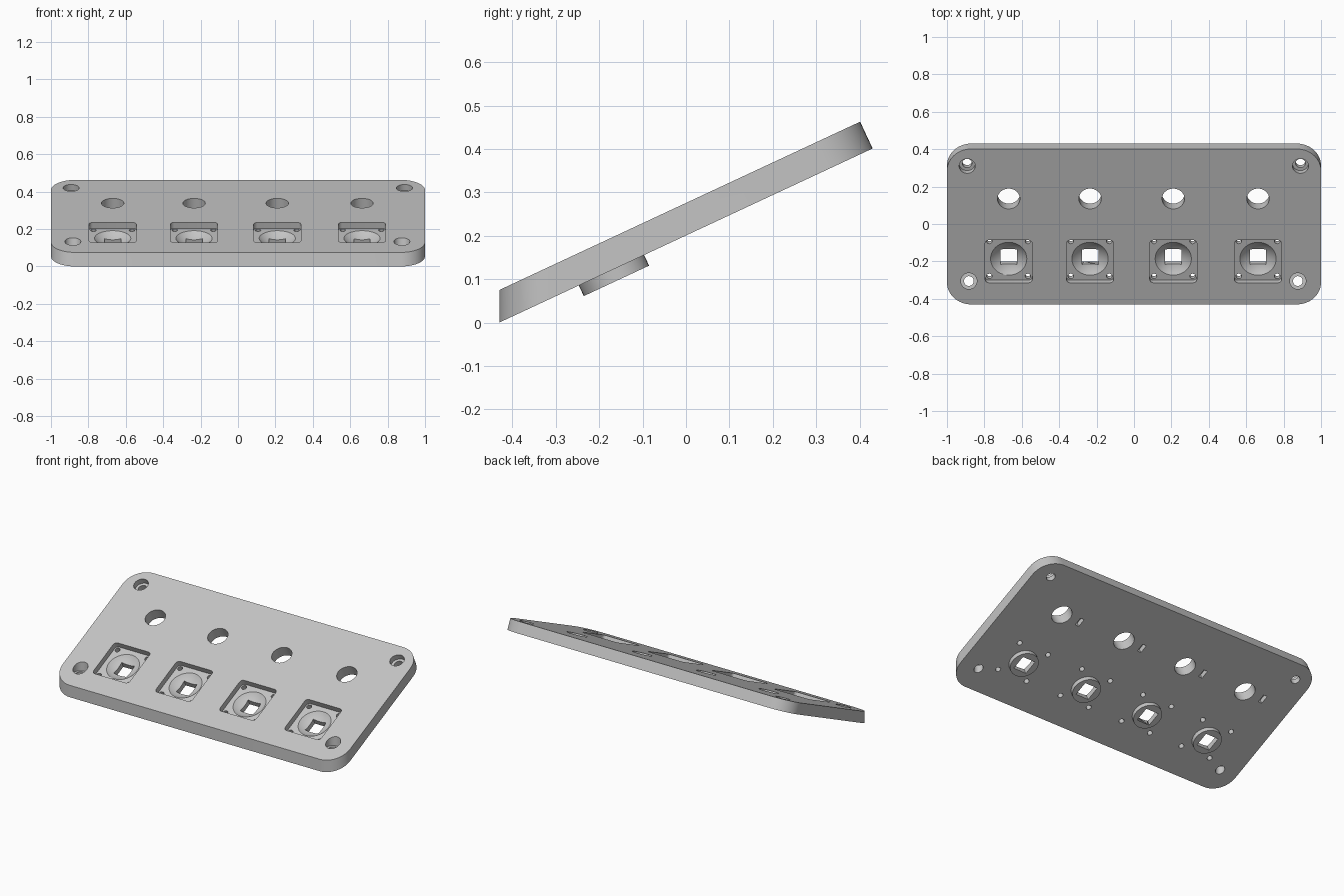
import bpy, bmesh
from math import sin, cos, tan, pi, radians
from mathutils import Matrix, Vector

if "Cube" in bpy.data.objects:
    bpy.data.objects.remove(bpy.data.objects["Cube"])

TILT = radians(25)
LENGTH, THICK, FLOOR = 0.949, 0.068, 0.033
COLUMNS = (-0.67, -0.235, 0.21, 0.663)
STICK_V, HOLE_V = 0.285, 0.655
# Plate space: x across, y up the slope, z along the plate normal
PLATE = Matrix.Translation((0, -0.43, 0)) @ Matrix.Rotation(TILT, 4, 'X')
WORLD = Matrix.Identity(4)

gray = bpy.data.materials.new("plain_gray")
gray.use_nodes = True
gray.diffuse_color = (0.55, 0.55, 0.55, 1)
gray.node_tree.nodes["Principled BSDF"].inputs["Base Color"].default_value = (0.55, 0.55, 0.55, 1)


def rounded(cx, cy, hx, hy, r=0.0, steps=0):
    """Rectangle outline with rounded corners."""
    pts = []
    for i, (sx, sy) in enumerate(((1, 1), (-1, 1), (-1, -1), (1, -1))):
        for k in range(steps + 1):
            a = (i + k / max(steps, 1)) * pi / 2
            pts.append((cx + sx * (hx - r) + r * cos(a), cy + sy * (hy - r) + r * sin(a)))
    return pts


def loft(bm, rings, mat):
    """Closed solid through a stack of (outline, height) rings."""
    loops = [[bm.verts.new(mat @ Vector((x, y, h))) for x, y in pts] for pts, h in rings]
    for low, high in zip(loops, loops[1:]):
        for i in range(len(low)):
            j = (i + 1) % len(low)
            bm.faces.new((low[i], low[j], high[j], high[i]))
    bm.faces.new(loops[0][::-1])
    return bm.faces.new(loops[-1])


def lathe(bm, x, y, profile, mat=PLATE, sides=40):
    """Turned solid from (radius, height) pairs."""
    ring = lambda r: [(x + r * cos(2 * pi * i / sides), y + r * sin(2 * pi * i / sides))
                      for i in range(sides)]
    return loft(bm, [(ring(r), h) for r, h in profile], mat)


def finish(bm, name):
    bmesh.ops.recalc_face_normals(bm, faces=bm.faces[:])
    mesh = bpy.data.meshes.new(name)
    bm.to_mesh(mesh)
    bm.free()
    mesh.materials.append(gray)
    obj = bpy.data.objects.new(name, mesh)
    bpy.context.collection.objects.link(obj)
    return obj


def combine(target, bm, name, operation='DIFFERENCE'):
    tool = finish(bm, name)
    tool.hide_render = True
    mod = target.modifiers.new(name, 'BOOLEAN')
    mod.operation, mod.solver, mod.object = operation, 'EXACT', tool
    bpy.context.view_layer.objects.active = target
    bpy.ops.object.modifier_apply(modifier=mod.name)
    bpy.data.objects.remove(tool)


# Sloping plate: upright front face, rounded corners, softened top rim
bm = bmesh.new()
lean = THICK * tan(TILT)
top = loft(bm, [(rounded(0, LENGTH / 2, 1, LENGTH / 2, 0.13, 12), 0),
                (rounded(0, (LENGTH + lean) / 2, 1, (LENGTH - lean) / 2, 0.13, 12), THICK)], PLATE)
bmesh.ops.bevel(bm, geom=list(top.edges), offset=0.024, segments=5,
                profile=0.5, affect='EDGES')
panel = finish(bm, "sloped_panel")

# Round bosses under the sockets
bm = bmesh.new()
for x in COLUMNS:
    lathe(bm, x, STICK_V, [(0.083, -0.027), (0.083, 0.02)])
combine(panel, bm, "socket_bosses", 'UNION')

# Square pockets
bm = bmesh.new()
for x in COLUMNS:
    outline = rounded(x, STICK_V, 0.126, 0.126, 0.02, 4)
    loft(bm, [(outline, FLOOR), (outline, 0.1)], PLATE)
combine(panel, bm, "pockets")

# Shallow spherical bowls in the pocket floors
bm = bmesh.new()
rim, depth = 0.097, 0.036
ball = (rim ** 2 + depth ** 2) / (2 * depth)
bowl = [(r, FLOOR - depth + ball - (ball ** 2 - r ** 2) ** 0.5)
        for r in (rim * k / 10 for k in range(1, 11))]
for x in COLUMNS:
    lathe(bm, x, STICK_V, bowl + [(rim, FLOOR + 0.006)])
combine(panel, bm, "bowls")

# Square openings, fixing holes, button holes and underside slots
bm = bmesh.new()
for x in COLUMNS:
    square = rounded(x, STICK_V, 0.044, 0.044)
    loft(bm, [(square, -0.1), (square, 0.1)], PLATE)
    for sx in (-1, 1):
        for sy in (-1, 1):
            lathe(bm, x + sx * 0.103, STICK_V + sy * 0.103,
                  [(0.015, -0.1), (0.015, 0.1)], sides=16)
    lathe(bm, x, HOLE_V, [(0.06, -0.1), (0.06, 0.1)])
    slot = rounded(x - 0.13, HOLE_V, 0.013, 0.026)
    loft(bm, [(slot, -0.02), (slot, 0.03)], PLATE)
combine(panel, bm, "openings")

# Stepped corner screw holes: front pair upright, back pair square to the plate
bm = bmesh.new()
for x in (-0.883, 0.876):
    lathe(bm, x, -0.305, [(0.026, -0.1), (0.026, 0.095), (0.043, 0.095), (0.043, 0.3)], WORLD)
for x in (-0.892, 0.89):
    lathe(bm, x, 0.848, [(0.026, -0.1), (0.026, 0.033), (0.043, 0.033), (0.043, 0.2)])
combine(panel, bm, "screw_holes")

bpy.ops.object.select_all(action='DESELECT')
panel.select_set(True)
bpy.context.view_layer.objects.active = panel
bpy.ops.object.shade_smooth_by_angle(angle=radians(30))
